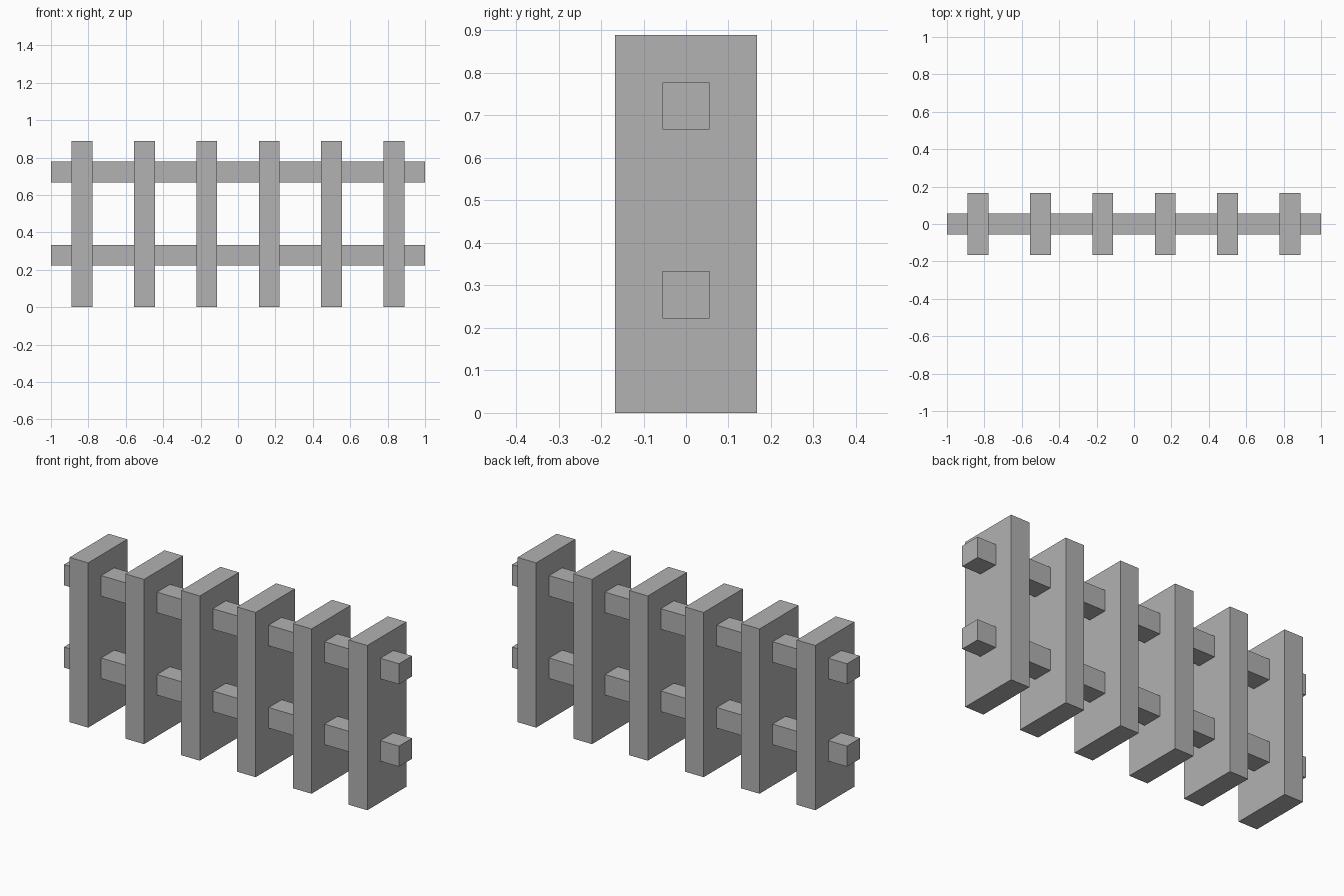
import bpy

# Remove the default cube
cube = bpy.data.objects.get("Cube")
if cube:
    bpy.data.objects.remove(cube, do_unlink=True)

U = 1 / 9  # plank thickness, the module of the fence

# Single grey material
grey = bpy.data.materials.new("plain_grey")
grey.use_nodes = True
colour = (0.445, 0.445, 0.445, 1)
grey.diffuse_color = colour
grey.node_tree.nodes["Principled BSDF"].inputs["Base Color"].default_value = colour


def box(name, centre, size):
    bpy.ops.mesh.primitive_cube_add(size=1, location=centre)
    ob = bpy.context.object
    ob.name = name
    ob.scale = size
    bpy.ops.object.transform_apply(location=False, rotation=False, scale=True)
    ob.data.materials.append(grey)
    return ob


# Six upright slats, evenly spaced
for i in range(6):
    box(f"slat_{i + 1}", ((i - 2.5) * 3 * U, 0, 4 * U), (U, 3 * U, 8 * U))

# Two rails running through the slats
for name, z in (("lower_rail", 2.5 * U), ("upper_rail", 6.5 * U)):
    box(name, (0, 0, z), (18 * U, U, U))
